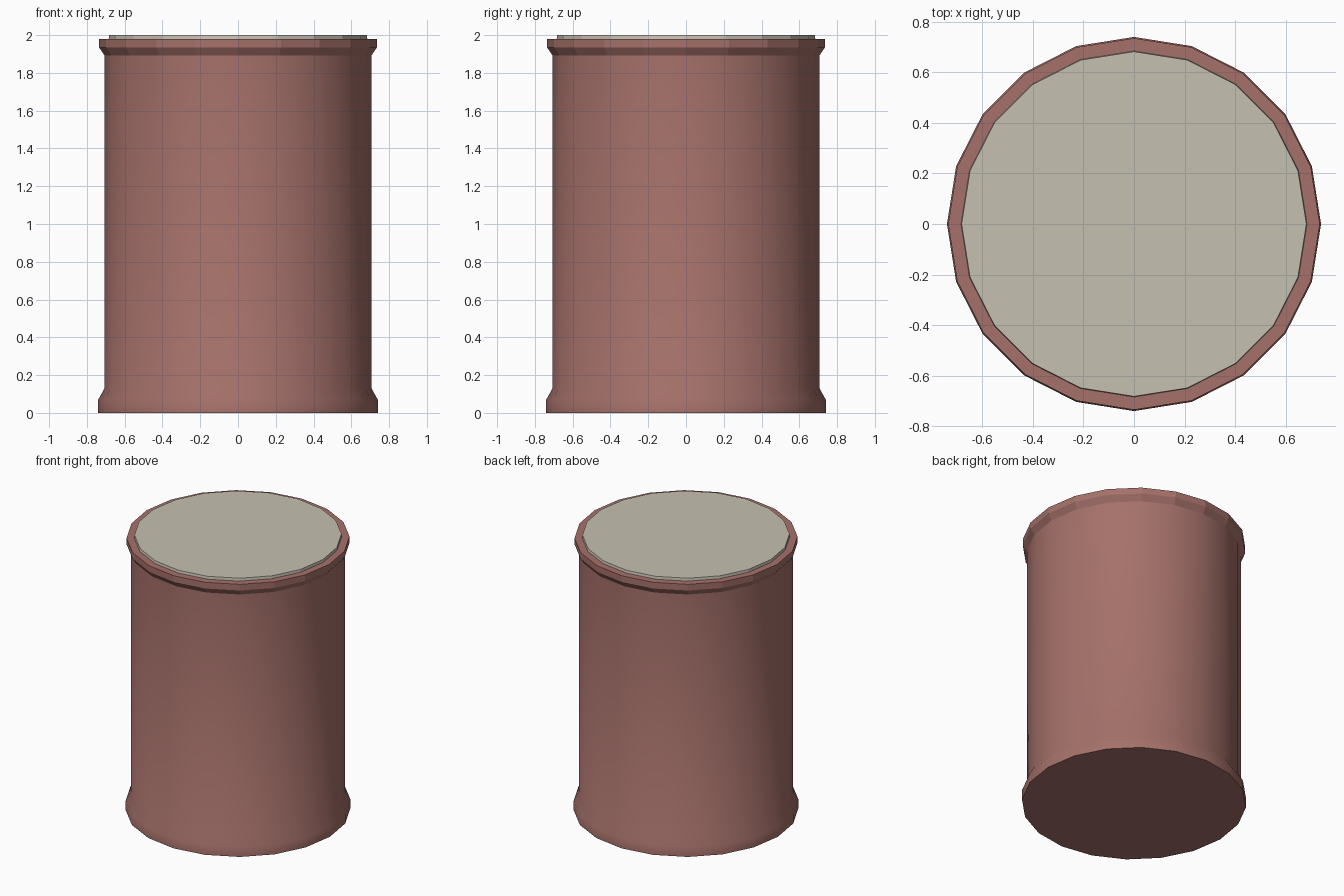
import bpy, bmesh, math

if "Cube" in bpy.data.objects:
    bpy.data.objects.remove(bpy.data.objects["Cube"])

SIDES = 20


def material(name, color):
    m = bpy.data.materials.new(name)
    m.diffuse_color = (*color, 1.0)
    m.use_nodes = True
    m.node_tree.nodes["Principled BSDF"].inputs["Base Color"].default_value = m.diffuse_color
    return m


red = material("dusty red", (0.38, 0.165, 0.145))
cream = material("pale stone", (0.56, 0.53, 0.44))


def lathe(name, profile, mat, smooth=None):
    """Revolve (radius, z) points, bottom to top, and cap both ends."""
    bm = bmesh.new()
    rings = []
    for r, z in profile:
        rings.append([bm.verts.new((r * math.cos(2 * math.pi * i / SIDES),
                                    r * math.sin(2 * math.pi * i / SIDES), z))
                      for i in range(SIDES)])
    for a, b in zip(rings, rings[1:]):
        for i in range(SIDES):
            j = (i + 1) % SIDES
            bm.faces.new((a[i], a[j], b[j], b[i]))
    bm.faces.new(rings[0][::-1])
    bm.faces.new(rings[-1])
    mesh = bpy.data.meshes.new(name)
    bm.to_mesh(mesh)
    bm.free()
    mesh.materials.append(mat)
    ob = bpy.data.objects.new(name, mesh)
    bpy.context.collection.objects.link(ob)
    if smooth:
        bpy.ops.object.select_all(action='DESELECT')
        ob.select_set(True)
        bpy.context.view_layer.objects.active = ob
        bpy.ops.object.shade_smooth_by_angle(angle=math.radians(smooth))
    return ob


# Smooth wall with flared foot
lathe("drum_body", [(0.74, 0), (0.74, 0.07), (0.707, 0.13), (0.707, 1.90)], red, 40)

# Faceted rim around the top
lathe("top_rim", [(0.705, 1.89), (0.735, 1.935), (0.735, 1.98)], red)

# Thin pale cover set on the rim
lathe("top_cover", [(0.685, 1.975), (0.682, 2.0)], cream)
